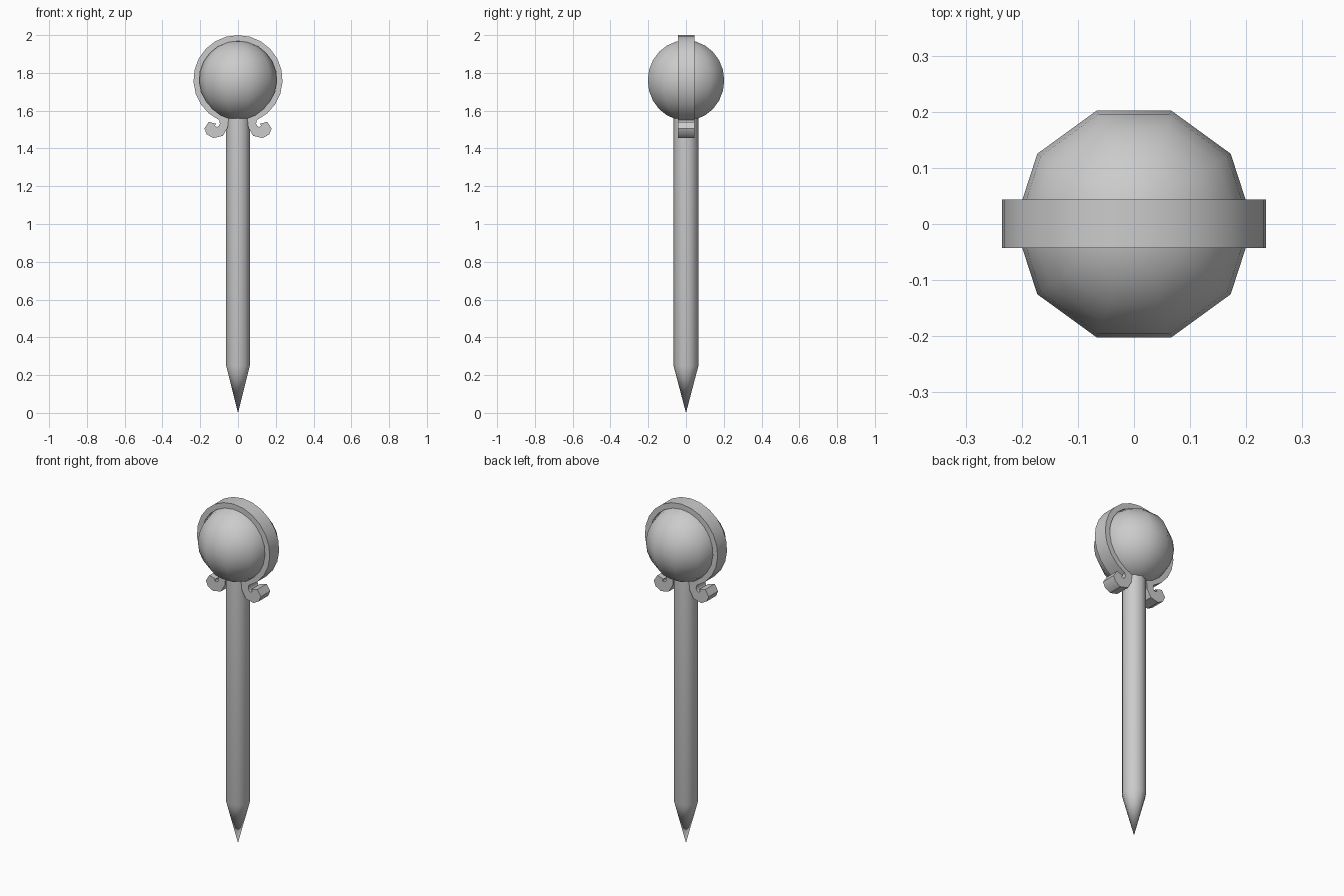
import bpy, bmesh, math
from mathutils import Matrix

if "Cube" in bpy.data.objects:
    bpy.data.objects.remove(bpy.data.objects["Cube"])


def finish(bm, name, angle=40):
    bmesh.ops.recalc_face_normals(bm, faces=bm.faces)
    mesh = bpy.data.meshes.new(name)
    bm.to_mesh(mesh)
    bm.free()
    obj = bpy.data.objects.new(name, mesh)
    bpy.context.collection.objects.link(obj)
    bpy.ops.object.select_all(action='DESELECT')
    obj.select_set(True)
    bpy.context.view_layer.objects.active = obj
    bpy.ops.object.shade_smooth_by_angle(angle=math.radians(angle))
    return obj


SIDES = 10
TURN = math.pi / 2      # puts a corner on the y axis

# Shaft with pointed tip
bm = bmesh.new()
loops = []
for z in (0.25, 1.58):
    loops.append([bm.verts.new((0.066 * math.cos(TURN + i * math.tau / SIDES),
                                0.066 * math.sin(TURN + i * math.tau / SIDES), z))
                  for i in range(SIDES)])
tip = bm.verts.new((0, 0, 0))
for i in range(SIDES):
    j = (i + 1) % SIDES
    bm.faces.new((loops[0][i], loops[0][j], loops[1][j], loops[1][i]))
    bm.faces.new((tip, loops[0][j], loops[0][i]))
bm.faces.new(loops[1])
finish(bm, "shaft")

# Orb
bm = bmesh.new()
bmesh.ops.create_uvsphere(bm, u_segments=SIDES, v_segments=12, radius=0.213,
                          matrix=Matrix.Translation((0, 0, 1.76)) @ Matrix.Rotation(TURN, 4, 'Z'))
finish(bm, "orb")

# Band around the orb: right half as (outer, inner) point pairs, ending in a scroll
pairs = []
for i in range(11):
    a = math.radians(90 - 15.5 * i)
    pairs.append(tuple((r * math.cos(a), 1.764 + r * math.sin(a)) for r in (0.236, 0.205)))
pairs += [((0.098, 1.542), (0.050, 1.558)),
          ((0.096, 1.532), (0.055, 1.510)),
          ((0.101, 1.520), (0.080, 1.467)),
          ((0.111, 1.514), (0.130, 1.455)),
          ((0.120, 1.517), (0.165, 1.474)),
          ((0.122, 1.524), (0.178, 1.505)),
          ((0.114, 1.530), (0.155, 1.541))]
bm = bmesh.new()
faces = []
verts = [[bm.verts.new((x, -0.043, z)) for x, z in p] for p in pairs]
for a, b in zip(verts, verts[1:]):
    faces.append(bm.faces.new((a[0], b[0], b[1], a[1])))
out = bmesh.ops.extrude_face_region(bm, geom=faces, use_keep_orig=True)
bmesh.ops.translate(bm, vec=(0, 0.087, 0),
                    verts=[g for g in out["geom"] if isinstance(g, bmesh.types.BMVert)])
# open the seam at the top so the mirrored halves join
seam = [f for f in bm.faces if all(abs(v.co.x) < 1e-5 for v in f.verts)]
bmesh.ops.delete(bm, geom=seam, context='FACES_ONLY')
band = finish(bm, "scrolled_band")
mirror = band.modifiers.new("mirror", 'MIRROR')
mirror.use_clip = True
